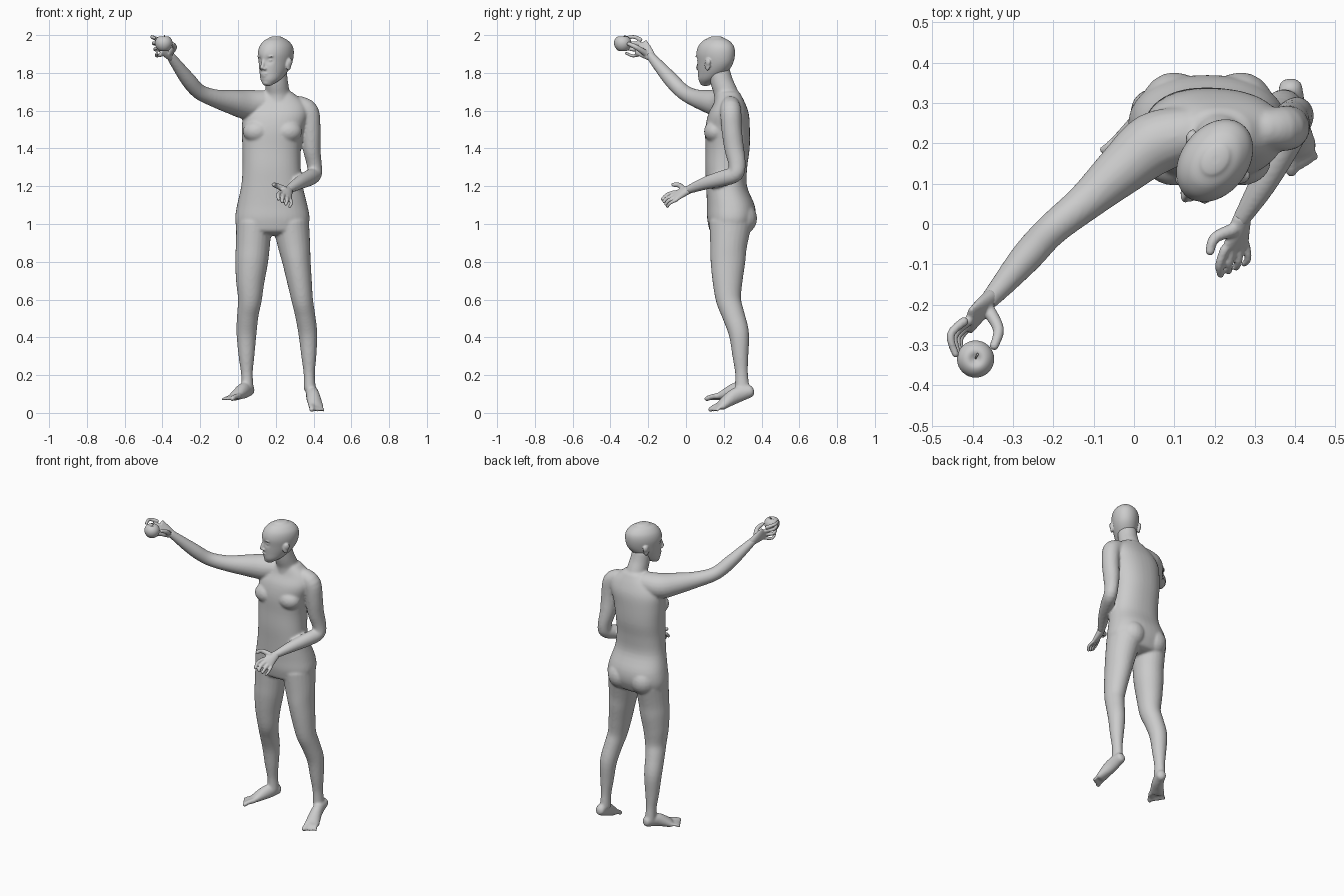
import bpy, bmesh, math
from mathutils import Vector, Matrix


def spline(pts, sub):
    """Catmull-Rom through tuples (x, y, z, half width, half depth)."""
    pts = [tuple(p) if len(p) == 5 else tuple(p) + (p[3],) for p in pts]
    out = []
    for i in range(len(pts) - 1):
        a, b, c, d = pts[max(i - 1, 0)], pts[i], pts[i + 1], pts[min(i + 2, len(pts) - 1)]
        for k in range(sub):
            t = k / sub
            out.append([0.5 * (2 * q + (r - p) * t + (2 * p - 5 * q + 4 * r - s) * t * t
                               + (3 * q - p - 3 * r + s) * t ** 3) for p, q, r, s in zip(a, b, c, d)])
    out.append(list(pts[-1]))
    return out


def loft(bm, pts, ref=(1, 0, 0), n=20, p=2.0, sub=4, cap=0.7, upright=False):
    """Skin of elliptical rings along a path with rounded ends."""
    rings = spline(pts, sub)
    cs = [Vector(r[:3]) for r in rings]
    tan = [(cs[min(i + 1, len(cs) - 1)] - cs[max(i - 1, 0)]).normalized() for i in range(len(cs))]
    if upright:
        tan = [Vector((0, 0, 1 if cs[-1].z > cs[0].z else -1))] * len(cs)
    data = [(c, t, r[3], r[4]) for c, t, r in zip(cs, tan, rings)]
    angs = [math.radians(d) for d in (25, 50, 72)]

    def ends(item, sign):
        c, t, a, b = item
        return [(c + t * sign * min(a, b) * cap * math.sin(g), t, a * math.cos(g), b * math.cos(g)) for g in angs]
    data = ends(data[0], -1)[::-1] + data + ends(data[-1], 1)
    prev, new = None, []
    for c, t, a, b in data:
        u = Vector(ref)
        u = (u - t * u.dot(t)).normalized()
        v = t.cross(u)
        ring = []
        for k in range(n):
            g = math.tau * k / n
            x, y = math.cos(g), math.sin(g)
            x = math.copysign(abs(x) ** (2 / p), x)
            y = math.copysign(abs(y) ** (2 / p), y)
            ring.append(bm.verts.new(c + u * a * x + v * b * y))
        if prev:
            for k in range(n):
                bm.faces.new((prev[k], prev[(k + 1) % n], ring[(k + 1) % n], ring[k]))
        else:
            bm.faces.new(ring[::-1])
        prev = ring
        new += ring
    bm.faces.new(prev)
    return new


def blob(bm, c, s):
    m = Matrix.Translation(c) @ Matrix.Diagonal((*s, 1))
    return bmesh.ops.create_uvsphere(bm, u_segments=20, v_segments=12, radius=1, matrix=m)["verts"]


def finish(name, bm, voxel=None, smooth=4):
    bmesh.ops.recalc_face_normals(bm, faces=bm.faces)
    for f in bm.faces:
        f.smooth = True
    me = bpy.data.meshes.new(name)
    bm.to_mesh(me)
    bm.free()
    ob = bpy.data.objects.new(name, me)
    bpy.context.collection.objects.link(ob)
    if voxel:
        r = ob.modifiers.new("fuse", "REMESH")
        r.mode, r.voxel_size, r.use_smooth_shade = "VOXEL", voxel, True
        s = ob.modifiers.new("soften", "SMOOTH")
        s.factor, s.iterations = 0.5, smooth
    return ob


# torso and neck
body = bmesh.new()
loft(body, [(.18, .235, .97, .188, .112), (.182, .24, 1.03, .197, .128), (.181, .237, 1.1, .186, .126),
            (.18, .215, 1.2, .163, .108), (.178, .213, 1.3, .154, .111), (.178, .22, 1.4, .155, .117),
            (.185, .22, 1.5, .164, .118), (.2, .225, 1.58, .172, .108), (.21, .23, 1.64, .145, .083),
            (.212, .225, 1.69, .085, .063)], n=40, p=2.3, cap=.3, upright=True)
loft(body, [(.212, .228, 1.6, .085), (.21, .212, 1.69, .065), (.205, .19, 1.75, .06), (.2, .175, 1.81, .058)])
for x in (.1, .265):
    blob(body, (x, .285, 1.03), (.085, .092, .09))       # buttocks
    blob(body, (x, .155, 1.49), (.075, .06, .06))        # chest muscles

# legs: shared height, depth position and depth; own x and width
LEG = [(1.0, .235, .112), (.88, .225, .097), (.8, .222, .092), (.7, .22, .08), (.6, .225, .067),
       (.52, .25, .06), (.42, .28, .054), (.3, .288, .042), (.21, .294, .034), (.13, .298, .038)]
for xs, ws in (((.085, .078, .072, .065, .063, .052, .045, .045, .047, .05),
                (.095, .09, .087, .076, .063, .057, .053, .042, .031, .033)),
               ((.28, .298, .31, .325, .34, .355, .37, .375, .377, .38),
                (.097, .085, .075, .066, .057, .053, .05, .04, .03, .032))):
    loft(body, [(x, y, z, w, d) for x, w, (z, y, d) in zip(xs, ws, LEG)], n=24)


# feet with toes
def foot(heel, mid, ball, big, little):
    big, little = Vector(big), Vector(little)
    side = little - big
    root = Vector(ball)
    loft(body, [(*heel, .03, .033), (*mid, .035, .042), (*ball, .044, .024)], ref=side)
    for k in range(5):
        tip = big.lerp(little, k / 4)
        r = .0145 if k == 0 else .0105 - .0005 * k
        base = root + side * (k / 4 - .5) * .75
        loft(body, [(*base, r * 1.2), (*(base.lerp(tip, .6) + Vector((0, 0, .004))), r), (*tip, r)], ref=side, n=10)


foot((.388, .34, .115), (.396, .26, .09), (.412, .185, .038), (.39, .128, .016), (.452, .163, .012))
foot((.06, .325, .122), (.03, .26, .118), (-.015, .195, .088), (-.03, .108, .074), (-.082, .182, .07))

# arms
loft(body, [(.14, .225, 1.64, .068), (.05, .2, 1.632, .078), (-.03, .135, 1.645, .065), (-.12, .055, 1.665, .048),
            (-.205, -.015, 1.7, .041), (-.265, -.08, 1.765, .04), (-.325, -.15, 1.845, .03),
            (-.36, -.19, 1.893, .023)], ref=(0, 0, 1))
loft(body, [(.32, .235, 1.63, .05), (.372, .237, 1.595, .056), (.386, .242, 1.5, .051, .054),
            (.39, .255, 1.4, .047, .052), (.403, .27, 1.32, .04, .046), (.405, .262, 1.265, .04, .042),
            (.375, .2, 1.243, .04, .043), (.32, .1, 1.215, .034), (.265, .01, 1.18, .022)])
finish("body", body, .007, 7)


# hands: palm, four fingers given by the end fingers, thumb
def hand(name, wrist, index, pinky, thumb):
    bm = bmesh.new()
    w = Vector(wrist)
    ik, pk = Vector(index[0]), Vector(pinky[0])
    side = pk - ik
    mid = (ik + pk) / 2
    half = side.length / 2
    loft(bm, [(*w, .025, .02), (*w.lerp(mid, .5), half * .95, .019), (*mid, half + .008, .013)], ref=side)
    for k in range(4):
        path = [Vector(a).lerp(Vector(b), k / 3) for a, b in zip(index, pinky)]
        r = (.0105, .011, .0105, .009)[k]
        loft(bm, [(*q, r * f) for q, f in zip(path, (1.1, 1, .85))], ref=side, n=12)
    loft(bm, [(*q, r) for q, r in zip(thumb, (.017, .014, .011))], ref=side, n=12)
    finish(name, bm, .0045, 3)


hand("raised_hand", (-.355, -.183, 1.885),
     [(-.42, -.24, 1.975), (-.455, -.275, 1.99), (-.442, -.325, 1.985)],
     [(-.39, -.24, 1.9), (-.43, -.28, 1.89), (-.428, -.318, 1.905)],
     [(-.36, -.215, 1.905), (-.336, -.262, 1.935), (-.348, -.305, 1.955)])
hand("lowered_hand", (.268, .015, 1.182),
     [(.225, -.062, 1.168), (.212, -.1, 1.155), (.215, -.127, 1.13)],
     [(.278, -.05, 1.128), (.283, -.085, 1.11), (.272, -.1, 1.09)],
     [(.245, -.015, 1.185), (.2, -.035, 1.205), (.188, -.07, 1.208)])

# head, shaped facing forward and then turned
head = bmesh.new()
skull = loft(head, [(0, -.068, 1.738, .026, .024), (0, -.045, 1.765, .05, .058), (0, -.02, 1.805, .065, .086),
                    (0, -.004, 1.85, .076, .105), (0, 0, 1.9, .083, .113), (0, .003, 1.94, .077, .104),
                    (0, .003, 1.97, .056, .077), (0, .003, 1.984, .034, .046)],
             n=48, sub=6, cap=.3, upright=True)
for v in skull:                                           # eye sockets
    for x in (-.032, .032):
        d = (v.co - Vector((x, -.098, 1.868))).length
        v.co.y += .013 * math.exp(-(d / .018) ** 2)
for x in (-1, 1):
    blob(head, (x * .031, -.085, 1.867), (.014, .012, .010))   # eyes
    blob(head, (x * .03, -.094, 1.887), (.022, .01, .006))     # brows
    blob(head, (x * .012, -.108, 1.822), (.009, .012, .008))   # nostrils
    blob(head, (x * .081, .008, 1.845), (.009, .018, .034))    # ears
    blob(head, (x * .086, .014, 1.857), (.009, .017, .02))
loft(head, [(0, -.1, 1.878, .009), (0, -.11, 1.85, .01), (0, -.119, 1.826, .011)], n=12)  # nose
blob(head, (0, -.1, 1.794), (.024, .011, .006))           # lips
blob(head, (0, -.098, 1.783), (.02, .011, .006))
blob(head, (0, -.084, 1.75), (.022, .016, .016))          # chin
head.transform(Matrix.Translation((.2, .157, 0)) @ Matrix.Rotation(math.radians(-38), 4, "Z"))
finish("head", head, .0045, 4)

# apple with dimples and stem
apple = bmesh.new()
C = Vector((-.393, -.335, 1.955))
bmesh.ops.create_uvsphere(apple, u_segments=32, v_segments=24, radius=1)
for v in apple.verts:
    rho = math.hypot(v.co.x, v.co.y)
    v.co.z -= math.copysign((.32 if v.co.z > 0 else .18) * math.exp(-(rho / .3) ** 2), v.co.z)
    taper = 1 + .08 * v.co.z
    v.co = C + Vector((v.co.x * taper * .046, v.co.y * taper * .046, v.co.z * .045))
finish("apple", apple)
stem = bmesh.new()
loft(stem, [(*(C + Vector((0, 0, .025))), .002), (*(C + Vector((.001, .004, .036))), .002),
            (*(C + Vector((.005, .012, .043))), .003)], n=8)
finish("apple_stem", stem)
